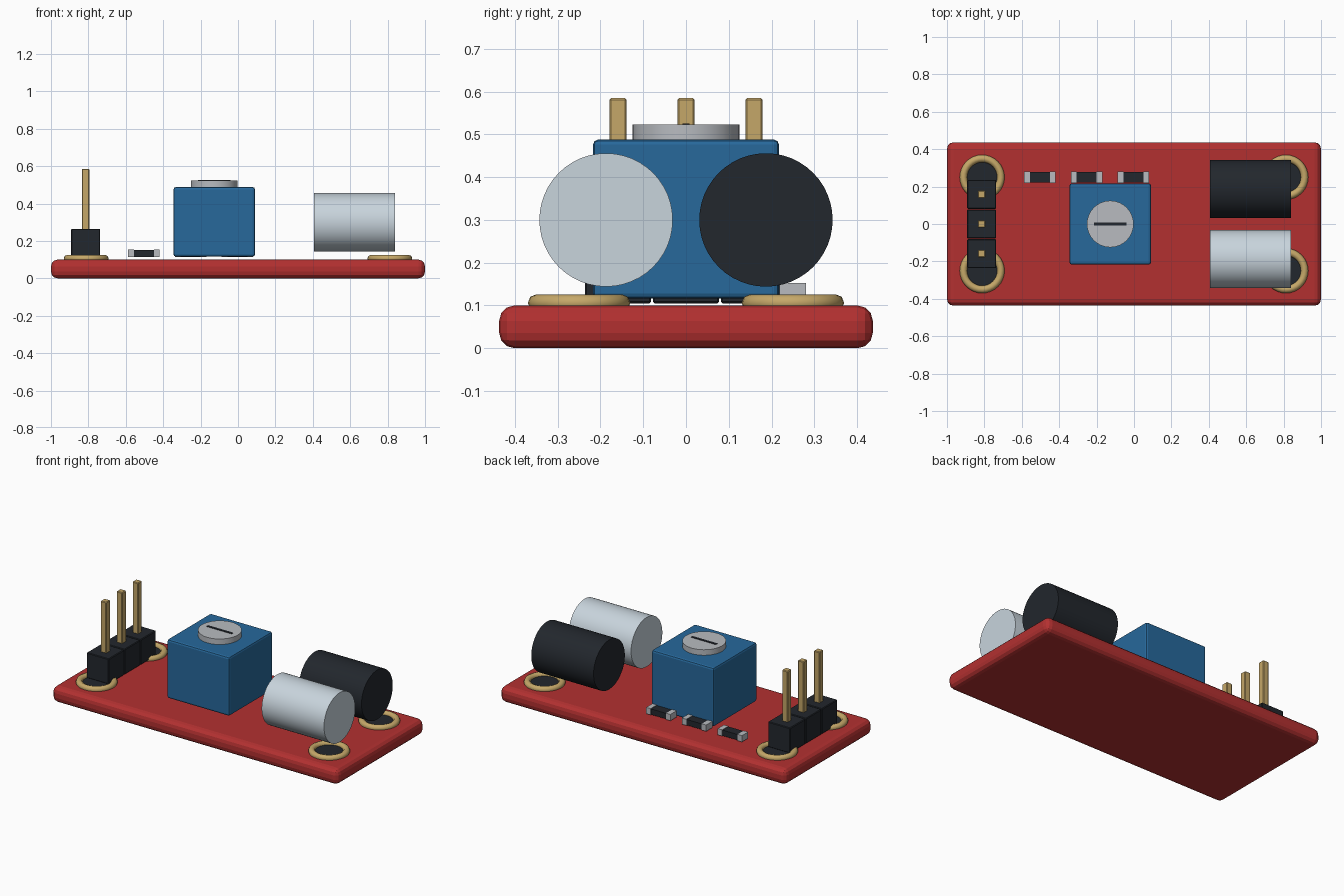
import bpy
from math import pi

if "Cube" in bpy.data.objects:
    bpy.data.objects.remove(bpy.data.objects["Cube"])


def material(name, r, g, b):
    m = bpy.data.materials.new(name)
    m.diffuse_color = (r, g, b, 1)
    m.use_nodes = True
    m.node_tree.nodes["Principled BSDF"].inputs["Base Color"].default_value = m.diffuse_color
    return m


RED = material("red", 0.45, 0.03, 0.03)
BLUE = material("blue", 0.02, 0.14, 0.33)
BLACK = material("black", 0.016, 0.02, 0.026)
GOLD = material("gold", 0.56, 0.39, 0.14)
SILVER = material("silver", 0.58, 0.66, 0.72)
STEEL = material("steel", 0.48, 0.50, 0.53)


def finish(name, mat):
    ob = bpy.context.object
    ob.name = name
    ob.data.materials.append(mat)
    return ob


def box(name, center, size, mat, bevel=0, segments=1):
    bpy.ops.mesh.primitive_cube_add(size=1, location=center)
    ob = finish(name, mat)
    ob.scale = size
    bpy.ops.object.transform_apply(location=False, rotation=False, scale=True)
    if bevel:
        mod = ob.modifiers.new("bevel", "BEVEL")
        mod.width, mod.segments = bevel, segments
    return ob


def cylinder(name, center, radius, depth, mat, sides=32, along_x=False):
    bpy.ops.mesh.primitive_cylinder_add(
        vertices=sides, radius=radius, depth=depth, location=center,
        rotation=(0, pi / 2 if along_x else 0, 0))
    ob = finish(name, mat)
    bpy.ops.object.shade_smooth_by_angle(angle=pi / 6)
    return ob


# Circuit board
box("board", (0, 0, 0.05), (2, 0.874, 0.1), RED, 0.036, 3)

# Ringed mounting holes at the four corners
for x in (-0.812, 0.812):
    for y in (-0.25, 0.25):
        bpy.ops.mesh.primitive_torus_add(
            major_radius=0.1, minor_radius=0.02, major_segments=32,
            minor_segments=8, location=(x, y, 0.106))
        finish("hole_ring", GOLD)
        bpy.ops.object.shade_smooth_by_angle(angle=pi / 3)
        cylinder("hole", (x, y, 0.1), 0.085, 0.012, BLACK)

# Three-pin header
for y in (-0.159, 0, 0.159):
    box("header_block", (-0.815, y, 0.185), (0.155, 0.155, 0.16), BLACK, 0.004)
    box("header_pin", (-0.815, y, 0.36), (0.04, 0.04, 0.45), GOLD, 0.004)

# Adjustment potentiometer with slotted screw
box("trimmer_body", (-0.127, 0, 0.302), (0.435, 0.435, 0.372), BLUE, 0.012, 2)
cylinder("trimmer_screw", (-0.127, 0, 0.5), 0.125, 0.046, STEEL)
box("screw_slot", (-0.127, 0, 0.518), (0.175, 0.016, 0.016), BLACK)

# Two lying capacitors
for name, y, mat in (("silver_capacitor", -0.187, SILVER),
                     ("black_capacitor", 0.187, BLACK)):
    cylinder(name, (0.623, y, 0.3), 0.156, 0.435, mat, 48, True)

# Row of chip resistors
for x in (-0.503, -0.253, -0.003):
    box("resistor_body", (x, 0.25, 0.133), (0.12, 0.058, 0.036), BLACK)
    for side in (-1, 1):
        box("resistor_end", (x + side * 0.069, 0.25, 0.133),
            (0.031, 0.062, 0.04), STEEL)
